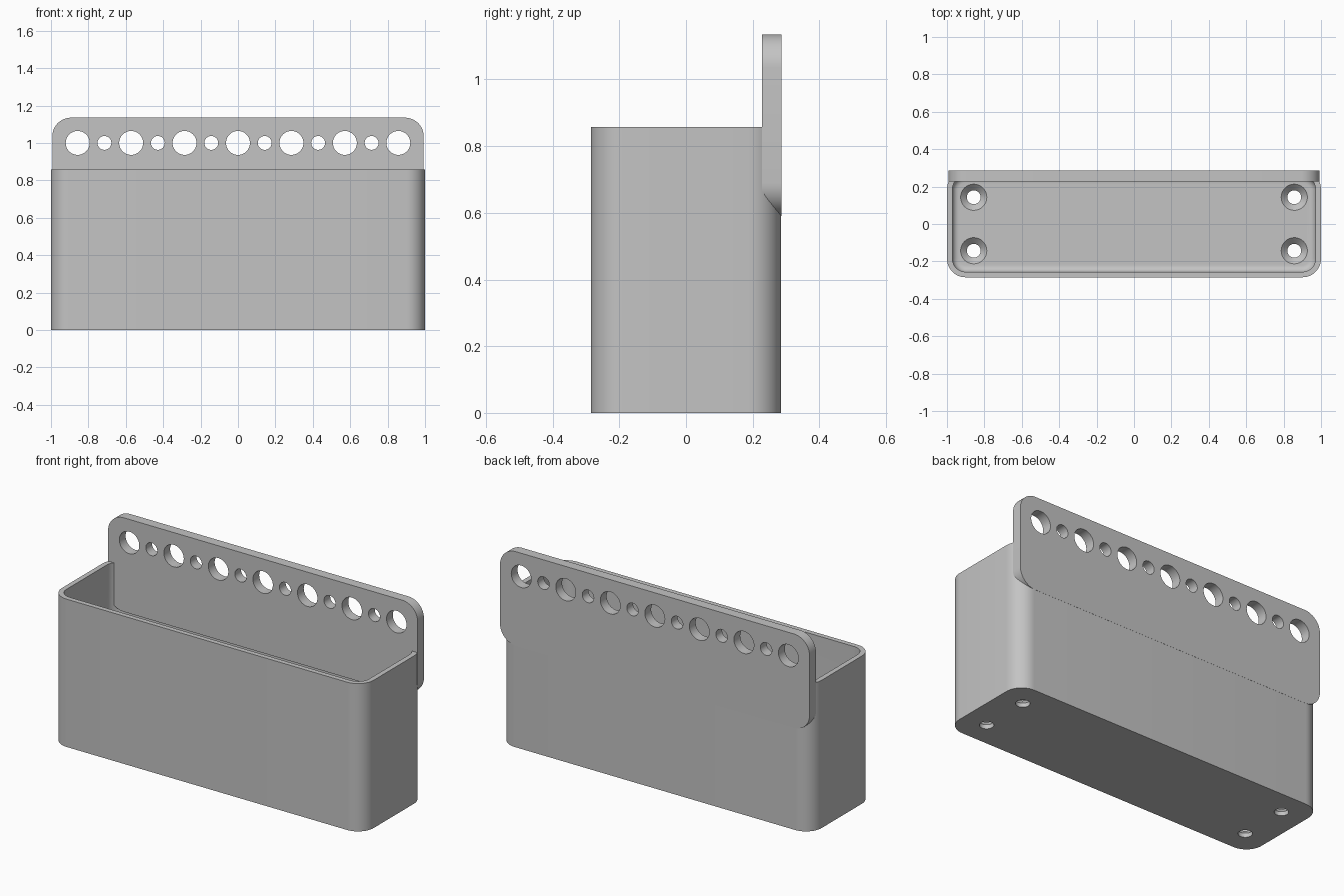
import bpy, bmesh, math
from mathutils import Matrix

cube = bpy.data.objects.get("Cube")
if cube:
    bpy.data.objects.remove(cube, do_unlink=True)

GREY = (0.55, 0.55, 0.55, 1)
mat = bpy.data.materials.new("plain grey")
mat.use_nodes = True
mat.diffuse_color = GREY
mat.node_tree.nodes["Principled BSDF"].inputs["Base Color"].default_value = GREY


def ring(hx, hy, r, z, cx=0, cy=0, steps=12):
    """Points of a rounded rectangle; a circle when hx = hy = r."""
    pts = []
    for q, (sx, sy) in enumerate([(1, 1), (-1, 1), (-1, -1), (1, -1)]):
        for i in range(steps + 1):
            a = math.pi / 2 * (q + i / steps)
            pts.append((cx + sx * (hx - r) + r * math.cos(a),
                        cy + sy * (hy - r) + r * math.sin(a), z))
    return pts


def loft(bm, rings):
    """Closed solid through a stack of rings."""
    loops = [[bm.verts.new(p) for p in pts] for pts in rings]
    n = len(loops[0])
    for low, high in zip(loops, loops[1:]):
        for i in range(n):
            j = (i + 1) % n
            bm.faces.new((low[i], low[j], high[j], high[i]))
    bm.faces.new(loops[0][::-1])
    bm.faces.new(loops[-1])


def make(name, solids, upright=False):
    bm = bmesh.new()
    for rings in solids:
        loft(bm, rings)
    bmesh.ops.remove_doubles(bm, verts=bm.verts, dist=0.00001)
    bmesh.ops.recalc_face_normals(bm, faces=bm.faces)
    if upright:
        bm.transform(Matrix.Rotation(math.pi / 2, 4, "X"))
    mesh = bpy.data.meshes.new(name)
    bm.to_mesh(mesh)
    bm.free()
    mesh.materials.append(mat)
    obj = bpy.data.objects.new(name, mesh)
    bpy.context.collection.objects.link(obj)
    return obj


def select(obj):
    bpy.ops.object.select_all(action="DESELECT")
    obj.select_set(True)
    bpy.context.view_layer.objects.active = obj


def cut(obj, cutter):
    cutter.hide_render = True
    mod = obj.modifiers.new("cut", "BOOLEAN")
    mod.operation = "DIFFERENCE"
    mod.solver = "EXACT"
    mod.object = cutter
    select(obj)
    bpy.ops.object.modifier_apply(modifier=mod.name)
    bpy.data.objects.remove(cutter, do_unlink=True)


# Bin: rounded box, hollowed with a fillet around the floor
WALL, FLOOR, FILLET, TOP = 0.029, 0.057, 0.035, 0.857
HX, HY, R = 1.0, 0.285, 0.1
bin_body = make("bin_body", [[ring(HX, HY, R, 0), ring(HX, HY, R, TOP)]])

cavity = []
for i in range(7):
    a = math.pi / 2 * i / 6
    inset = WALL + FILLET * (1 - math.sin(a))
    cavity.append(ring(HX - inset, HY - inset, R - inset,
                       FLOOR + FILLET * (1 - math.cos(a))))
cavity.append(ring(HX - WALL, HY - WALL, R - WALL, TOP + 0.1))
cut(bin_body, make("cavity_cutter", [cavity]))

# Countersunk screw holes in the floor
screws = []
for x in (-0.857, 0.857):
    for y in (-0.143, 0.143):
        profile = [(0.037, -0.05), (0.037, FLOOR - 0.033),
                   (0.07, FLOOR), (0.07, FLOOR + 0.02)]
        screws.append([ring(r, r, r, z, x, y) for r, z in profile])
cut(bin_body, make("screw_cutter", screws))

# Back plate: rounded panel with alternating large and small holes
PLATE = (0.993, 0.2725, 0.1)
plate = make("back_plate", [[ring(*PLATE, z, cy=0.8625) for z in (-0.2857, -0.228)]],
             upright=True)
holes = []
for i in range(-6, 7):
    r = 0.064 if i % 2 == 0 else 0.037
    holes.append([ring(r, r, r, z, i / 7, 1.0) for z in (-0.4, -0.1)])
cut(plate, make("tool_hole_cutter", holes, upright=True))

for obj in (bin_body, plate):
    select(obj)
    bpy.ops.object.shade_smooth_by_angle(angle=math.radians(30))
